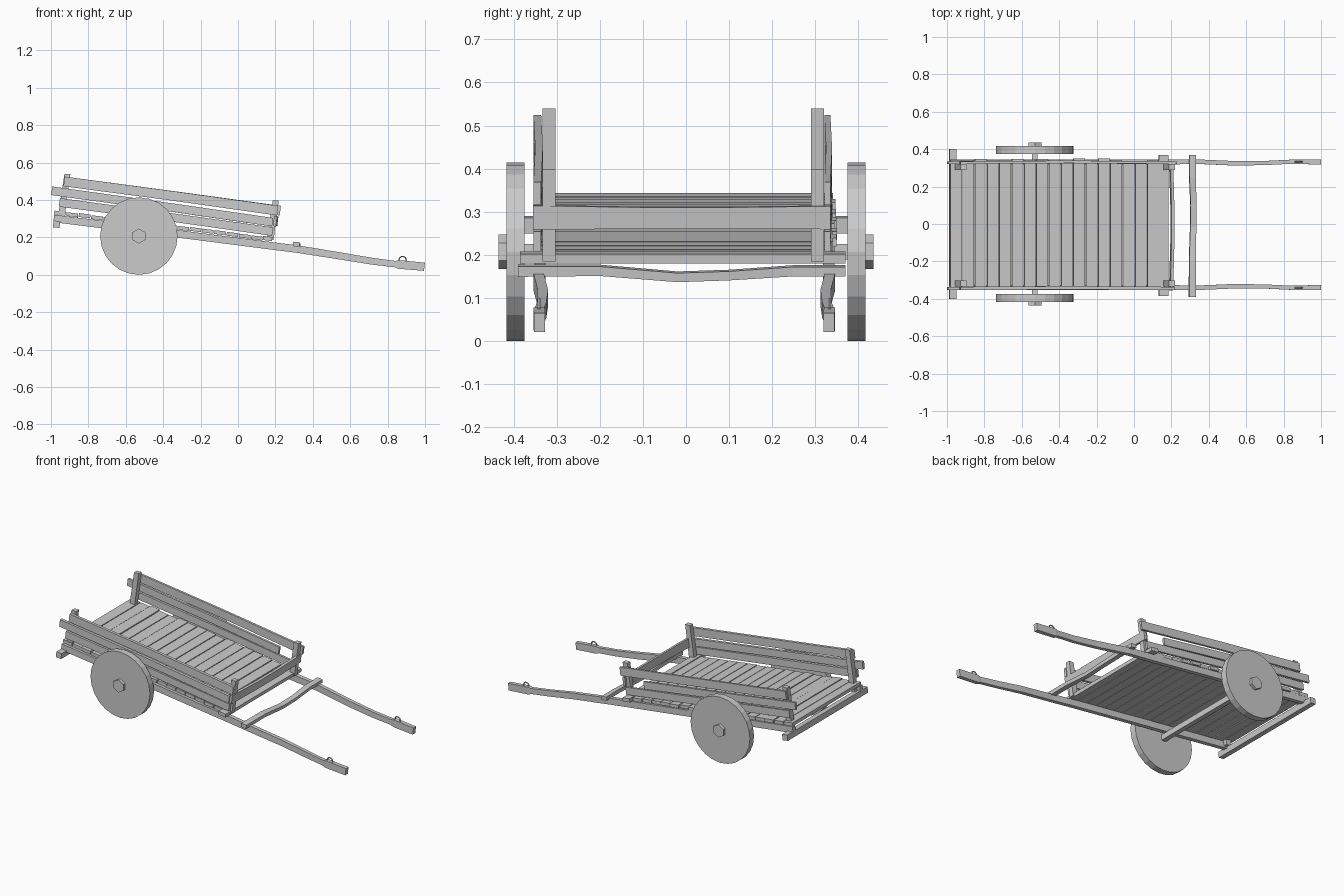
import bpy, bmesh, math, random
from mathutils import Vector

if "Cube" in bpy.data.objects:
    bpy.data.objects.remove(bpy.data.objects["Cube"])

random.seed(4)


def mesh_object(name, verts, faces):
    me = bpy.data.meshes.new(name)
    me.from_pydata([tuple(v) for v in verts], [], faces)
    bm = bmesh.new()
    bm.from_mesh(me)
    bmesh.ops.recalc_face_normals(bm, faces=bm.faces)
    bm.to_mesh(me)
    bm.free()
    ob = bpy.data.objects.new(name, me)
    bpy.context.collection.objects.link(ob)
    return ob


def beam(name, points, u, v):
    """Rectangular timber through points (x, y, z, size_u, size_v)."""
    u, v = Vector(u).normalized(), Vector(v).normalized()
    verts, faces = [], []
    for x, y, z, a, b in points:
        for i, j in ((-1, -1), (1, -1), (1, 1), (-1, 1)):
            verts.append(Vector((x, y, z)) + u * (i * a / 2) + v * (j * b / 2))
    n = len(points)
    for k in range(n - 1):
        for i in range(4):
            j = (i + 1) % 4
            faces.append((4 * k + i, 4 * k + j, 4 * k + 4 + j, 4 * k + 4 + i))
    faces += [(3, 2, 1, 0), tuple(range(4 * n - 4, 4 * n))]
    return mesh_object(name, verts, faces)


def cylinder(name, sides, radius, y0, y1, x, z):
    bpy.ops.mesh.primitive_cylinder_add(vertices=sides, radius=radius, depth=abs(y1 - y0),
                                        location=(x, (y0 + y1) / 2, z),
                                        rotation=(math.pi / 2, 0, 0))
    ob = bpy.context.object
    ob.name = name
    return ob


X, Y, Z = (1, 0, 0), (0, 1, 0), (0, 0, 1)
SLOPE = 0.125
ALONG = (1, 0, -SLOPE)      # direction along the tilted bed
UP = (SLOPE, 0, 1)          # normal of the tilted bed


def floor_z(x):
    return 0.345 - SLOPE * (x + 0.98)


# Shafts running under the bed and out to the handles
shaft = [(-0.985, 0.335, 0.301, 0.026, 0.040), (-0.3, 0.335, 0.216, 0.026, 0.040),
         (0.2, 0.335, 0.152, 0.026, 0.040), (0.32, 0.338, 0.137, 0.024, 0.040),
         (0.55, 0.328, 0.100, 0.024, 0.038), (0.72, 0.331, 0.072, 0.022, 0.036),
         (0.84, 0.337, 0.057, 0.022, 0.034), (0.86, 0.337, 0.055, 0.026, 0.046),
         (0.997, 0.336, 0.043, 0.026, 0.044)]
for side, s in (("right", -1), ("left", 1)):
    beam(side + "_shaft", [(x, s * y - 0.004, z, a, b) for x, y, z, a, b in shaft], Y, UP)
    # Harness loop on the handle
    bpy.ops.mesh.primitive_torus_add(major_segments=10, minor_segments=5, major_radius=0.019,
                                     minor_radius=0.004, location=(0.88, s * 0.337 - 0.004, 0.079),
                                     rotation=(math.pi / 2, 0, 0))
    bpy.context.object.name = side + "_harness_loop"

# Floor planks with slightly uneven ends
count, x0, x1 = 17, -0.985, 0.135
step = (x1 - x0) / count
for i in range(count):
    x = x0 + (i + 0.5) * step
    z = floor_z(x) - 0.011 + random.uniform(-0.002, 0.002)
    a = -0.337 - random.uniform(0, 0.008)
    b = 0.335 + random.uniform(0, 0.016)
    w = step - 0.004
    beam("floor_plank", [(x, a, z, w, 0.02), (x, b, z, w, 0.02)], ALONG, UP)

# Cross timbers: bed front, tail and shaft brace
beam("front_cross_bar", [(0.158, -0.385, 0.194, 0.05, 0.022),
                         (0.158, 0.370, 0.194, 0.05, 0.022)], ALONG, UP)
beam("tail_cross_bar", [(-0.97, -0.40, 0.270, 0.036, 0.036),
                        (-0.97, 0.40, 0.270, 0.036, 0.036)], ALONG, UP)
beam("shaft_brace", [(0.312, -0.39, 0.163, 0.036, 0.024), (0.312, -0.2, 0.164, 0.036, 0.022),
                     (0.316, -0.02, 0.149, 0.032, 0.021), (0.318, 0.1, 0.153, 0.032, 0.021),
                     (0.312, 0.25, 0.163, 0.034, 0.022), (0.312, 0.37, 0.163, 0.036, 0.022)],
     ALONG, UP)

# Corner posts
for side, y in (("right", -0.318), ("left", 0.305)):
    beam(side + "_rear_post", [(-0.948, y, 0.285, 0.036, 0.03),
                               (-0.912, y, 0.540, 0.032, 0.03)], X, Y)
    beam(side + "_front_post", [(0.172, y, 0.185, 0.036, 0.03),
                                (0.202, y, 0.398, 0.032, 0.03)], X, Y)


# Side boards, given by their end centres
def side_board(name, y, xa, za, xb, zb, h, t):
    xm, zm = (xa + xb) / 2, (za + zb) / 2
    beam(name, [(xa, y, za, t, h), (xm, y + 0.004, zm + 0.002, t, h * 0.97),
                (xb, y, zb, t, h)], Y, UP)


for side, y, t in (("right", -0.345, 0.018), ("left", 0.328, 0.014)):
    top_end = 0.212 if side == "right" else 0.226
    side_board(side + "_top_board", y, -0.93, 0.499, top_end, 0.343, 0.052, t)
    mid_end = 0.185 if side == "right" else 0.06
    side_board(side + "_middle_board", y, -0.996, 0.449, mid_end,
               0.449 - 0.142 * (mid_end + 0.996), 0.046, t)
    side_board(side + "_lower_board", y, -0.955, 0.387, 0.185, 0.231, 0.046, t)

# Front board across the bed
beam("front_board", [(0.198, -0.355, 0.287, 0.016, 0.056), (0.205, -0.1, 0.286, 0.016, 0.05),
                     (0.205, 0.1, 0.286, 0.016, 0.05), (0.198, 0.335, 0.287, 0.016, 0.054)],
     ALONG, UP)

# Axle, solid disc wheels and hexagonal hubs
wx, wz = -0.53, 0.207
beam("axle", [(wx, -0.40, wz, 0.03, 0.036), (wx, 0.40, wz, 0.03, 0.036)], X, Z)
for side, s in (("right", -1), ("left", 1)):
    cylinder(side + "_wheel", 24, 0.207, s * 0.375, s * 0.416, wx, wz)
    cylinder(side + "_hub", 6, 0.04, s * 0.40, s * 0.435, wx, wz)
